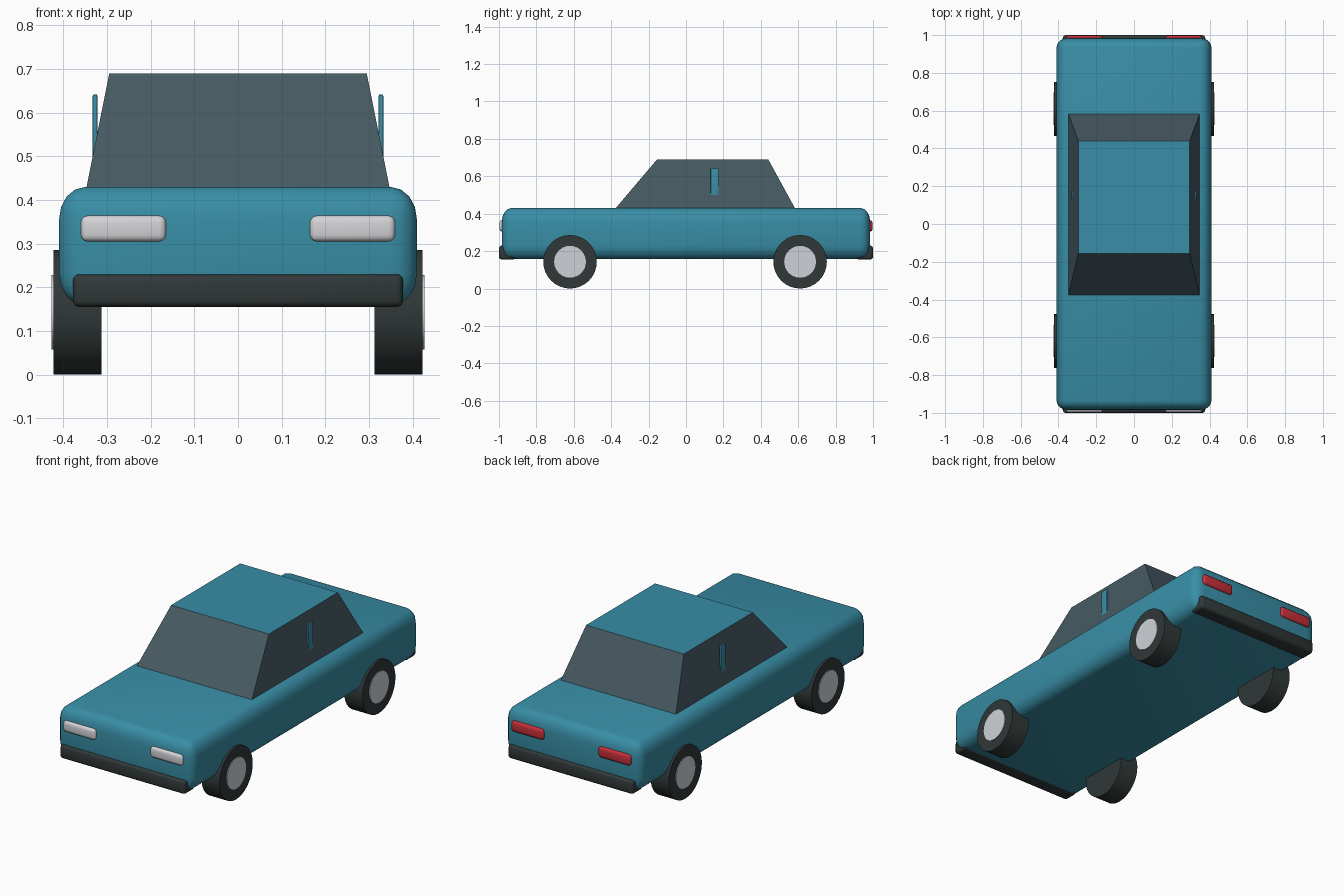
import bpy, bmesh, math
from mathutils import Matrix, Vector

if "Cube" in bpy.data.objects:
    bpy.data.objects.remove(bpy.data.objects["Cube"])


def material(name, color):
    m = bpy.data.materials.new(name)
    m.diffuse_color = (*color, 1)
    m.use_nodes = True
    m.node_tree.nodes["Principled BSDF"].inputs["Base Color"].default_value = m.diffuse_color
    return m


TEAL = material("teal paint", (0.04, 0.27, 0.38))
GLASS = material("dark glass", (0.062, 0.102, 0.122))
RUBBER = material("black rubber", (0.03, 0.04, 0.039))
SILVER = material("silver", (0.62, 0.64, 0.69))
WHITE = material("headlight white", (0.66, 0.66, 0.68))
RED = material("tail light red", (0.56, 0.03, 0.04))


def finish(bm, name, mats, smooth=True):
    bmesh.ops.recalc_face_normals(bm, faces=bm.faces)
    mesh = bpy.data.meshes.new(name)
    bm.to_mesh(mesh)
    bm.free()
    for m in mats:
        mesh.materials.append(m)
    ob = bpy.data.objects.new(name, mesh)
    bpy.context.collection.objects.link(ob)
    if smooth:
        bpy.ops.object.select_all(action='DESELECT')
        ob.select_set(True)
        bpy.context.view_layer.objects.active = ob
        bpy.ops.object.shade_smooth_by_angle(angle=math.radians(40))
    return ob


def rounded_box(name, lo, hi, radii, mat, segments=3):
    """Box with rounded edges; the radius may differ along each axis."""
    lo, hi, r = Vector(lo), Vector(hi), Vector(radii)
    bm = bmesh.new()
    bmesh.ops.create_cube(bm, size=1)
    for v in bm.verts:
        v.co = Vector([v.co[i] * (hi[i] - lo[i]) / r[i] for i in range(3)])
    bmesh.ops.bevel(bm, geom=bm.edges[:], offset=1, segments=segments,
                    profile=0.5, affect='EDGES')
    mid = (lo + hi) / 2
    for v in bm.verts:
        v.co = Vector([v.co[i] * r[i] + mid[i] for i in range(3)])
    return finish(bm, name, [mat])


def disc(name, x0, x1, y, z, radius, mat):
    """Cylinder lying along x."""
    bm = bmesh.new()
    bmesh.ops.create_cone(
        bm, cap_ends=True, segments=32, radius1=radius, radius2=radius,
        depth=abs(x1 - x0),
        matrix=Matrix.Translation(((x0 + x1) / 2, y, z))
        @ Matrix.Rotation(math.pi / 2, 4, 'Y'))
    return finish(bm, name, [mat])


# Main body
rounded_box("body", (-0.41, -0.985, 0.157), (0.41, 0.985, 0.43),
            (0.06, 0.05, 0.075), TEAL, 4)

# Cabin: tapered glass with a painted roof
bm = bmesh.new()
rings = []
for x, y0, y1, z in ((0.348, -0.38, 0.585, 0.425), (0.295, -0.155, 0.44, 0.69)):
    rings.append([bm.verts.new(c) for c in
                  ((-x, y0, z), (x, y0, z), (x, y1, z), (-x, y1, z))])
for ring in rings:
    bm.faces.new(ring)
for i in range(4):
    j = (i + 1) % 4
    bm.faces.new((rings[0][i], rings[0][j], rings[1][j], rings[1][i]))
for f in bm.faces:
    f.material_index = 1 if f.calc_center_median().z > 0.68 else 0
finish(bm, "cabin", [GLASS, TEAL], smooth=False)

# Bumpers
for name, y0, y1 in (("front_bumper", -1.0, -0.91), ("rear_bumper", 0.91, 1.0)):
    rounded_box(name, (-0.378, y0, 0.155), (0.378, y1, 0.23),
                (0.014, 0.018, 0.014), RUBBER)

for side, s in (("right", 1), ("left", -1)):
    # Lights
    for name, y0, y1, mat in (("headlight", -0.998, -0.95, WHITE),
                              ("tail_light", 0.95, 0.998, RED)):
        xs = sorted((s * 0.165, s * 0.36))
        rounded_box(f"{side}_{name}", (xs[0], y0, 0.305), (xs[1], y1, 0.364),
                    (0.016, 0.012, 0.016), mat)
    # Door pillar strip
    xs = sorted((s * 0.322, s * 0.333))
    rounded_box(f"{side}_pillar", (xs[0], 0.132, 0.45), (xs[1], 0.175, 0.642),
                (0.003, 0.004, 0.004), TEAL, 2).location.z = 0.0
    # Wheels with hubcaps
    for end, y in (("front", -0.62), ("rear", 0.61)):
        disc(f"{side}_{end}_tyre", s * 0.313, s * 0.423, y, 0.143, 0.143, RUBBER)
        disc(f"{side}_{end}_hubcap", s * 0.415, s * 0.427, y, 0.143, 0.085, SILVER)
